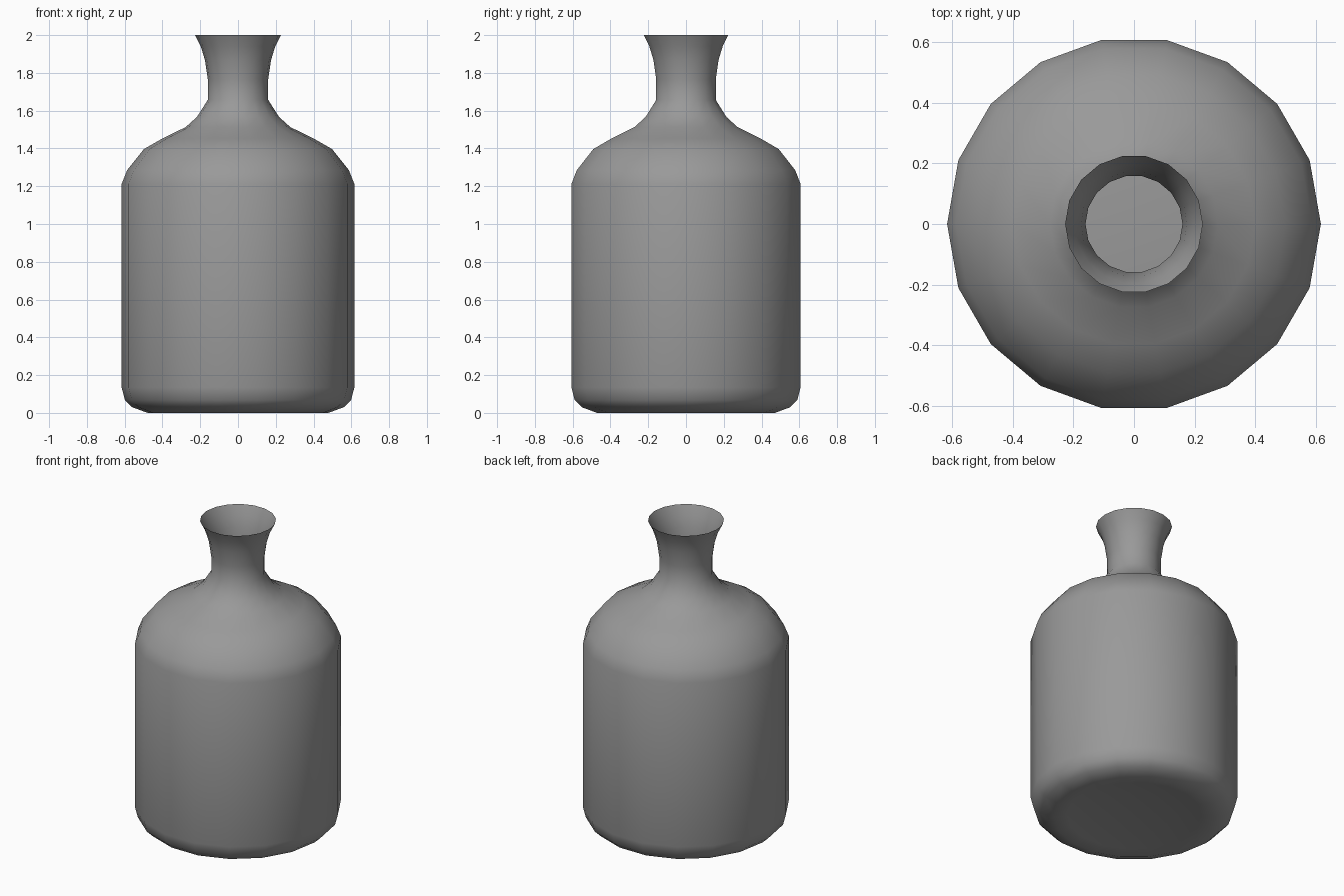
import bpy, bmesh, math

if "Cube" in bpy.data.objects:
    bpy.data.objects.remove(bpy.data.objects["Cube"])

SIDES = 18

# Half profile (radius, height) from recessed base to open rim
PROFILE = [
    (0.25, 0.03), (0.40, 0.012), (0.478, 0.0), (0.56, 0.03), (0.599, 0.068),
    (0.616, 0.135), (0.616, 1.212), (0.587, 1.285), (0.498, 1.397),
    (0.40, 1.453), (0.277, 1.513), (0.217, 1.567), (0.16, 1.657),
    (0.16, 1.767), (0.175, 1.868), (0.197, 1.94), (0.227, 2.0),
]


def ring(bm, r, z):
    step = 2 * math.pi / SIDES
    return [bm.verts.new((r * math.cos(i * step), r * math.sin(i * step), z))
            for i in range(SIDES)]


# Thin single-walled bottle, open at the mouth
bm = bmesh.new()
rings = [ring(bm, r, z) for r, z in PROFILE]
for low, high in zip(rings, rings[1:]):
    for i in range(SIDES):
        j = (i + 1) % SIDES
        bm.faces.new((low[i], low[j], high[j], high[i]))

# Base centre
centre = bm.verts.new((0, 0, 0.035))
for i in range(SIDES):
    bm.faces.new((centre, rings[0][(i + 1) % SIDES], rings[0][i]))

for f in bm.faces:
    f.smooth = True

mesh = bpy.data.meshes.new("bottle")
bm.to_mesh(mesh)
bm.free()
bottle = bpy.data.objects.new("bottle", mesh)
bpy.context.collection.objects.link(bottle)

# Dark grey glaze
glaze = bpy.data.materials.new("dark_grey")
glaze.diffuse_color = (0.32, 0.32, 0.32, 1)
glaze.use_nodes = True
glaze.node_tree.nodes["Principled BSDF"].inputs["Base Color"].default_value = glaze.diffuse_color
mesh.materials.append(glaze)
